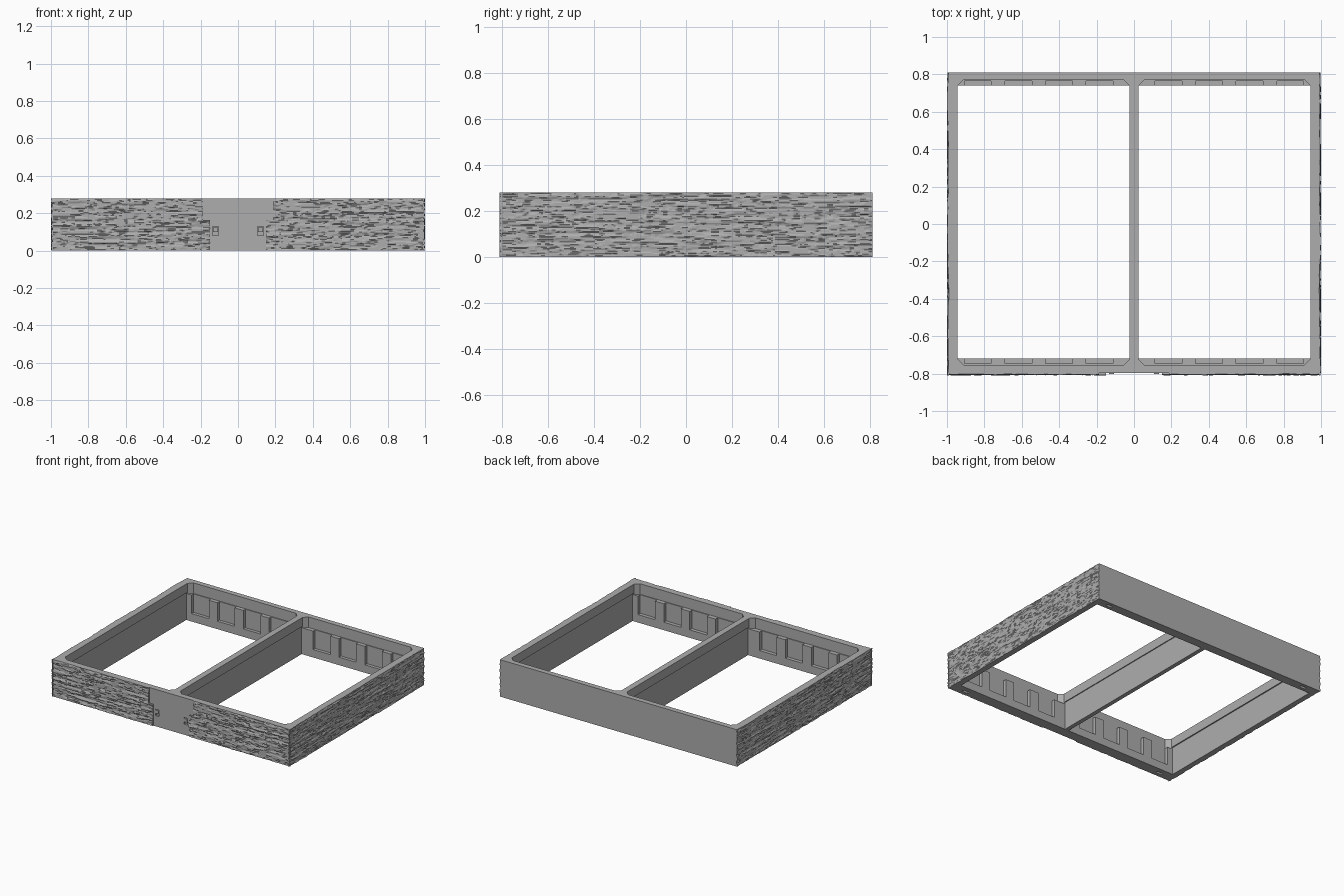
import bpy, bmesh
from mathutils import Vector, noise

if "Cube" in bpy.data.objects:
    bpy.data.objects.remove(bpy.data.objects["Cube"])

HEIGHT = 0.28
BODY_X, FRONT, BACK = 0.988, -0.797, 0.81
LEDGE = 0.2

grey = bpy.data.materials.new("plain_grey")
grey.use_nodes = True
COLOUR = (0.42, 0.42, 0.42, 1)
grey.diffuse_color = COLOUR
grey.node_tree.nodes["Principled BSDF"].inputs["Base Color"].default_value = COLOUR


def finish(name, bm):
    bmesh.ops.recalc_face_normals(bm, faces=bm.faces)
    mesh = bpy.data.meshes.new(name)
    bm.to_mesh(mesh)
    bm.free()
    mesh.materials.append(grey)
    obj = bpy.data.objects.new(name, mesh)
    bpy.context.collection.objects.link(obj)
    return obj


def prism(name, outline, z0, z1):
    bm = bmesh.new()
    face = bm.faces.new([bm.verts.new((x, y, z0)) for x, y in outline])
    top = bmesh.ops.extrude_face_region(bm, geom=[face])["geom"]
    verts = [g for g in top if isinstance(g, bmesh.types.BMVert)]
    bmesh.ops.translate(bm, verts=verts, vec=(0, 0, z1 - z0))
    return finish(name, bm)


def box(name, x0, x1, y0, y1, z0, z1):
    return prism(name, [(x0, y0), (x1, y0), (x1, y1), (x0, y1)], z0, z1)


def cut(target, cutter):
    mod = target.modifiers.new(cutter.name, "BOOLEAN")
    mod.operation = "DIFFERENCE"
    mod.solver = "EXACT"
    mod.object = cutter
    bpy.context.view_layer.objects.active = target
    bpy.ops.object.modifier_apply(modifier=mod.name)
    bpy.data.objects.remove(cutter)


# Frame body with two bays
frame = box("tray_frame", -BODY_X, BODY_X, FRONT, BACK, 0, HEIGHT)
for side in (-1, 1):
    # Lower bay, slightly undercut along the long walls
    x0, x1 = sorted((side * 0.016, side * 0.952))
    cut(frame, box("lower_bay", x0, x1, -0.72, 0.74, -0.1, LEDGE + 0.012))

    # Upper rim opening with clipped corners
    x0, x1 = sorted((side * 0.023, side * 0.943))
    y0, y1, c = -0.753, 0.77, 0.031
    rim = [(x0 + c, y0), (x1 - c, y0), (x1, y0 + c), (x1, y1 - c),
           (x1 - c, y1), (x0 + c, y1), (x0, y1 - c), (x0, y0 + c)]
    cut(frame, prism("rim_opening", rim, LEDGE, HEIGHT + 0.1))

    # Recessed pockets in the end walls, open to the ledge
    for i in range(4):
        mid = side * (0.51 + (i - 1.5) * 0.217)
        for name, ya, yb in (("front_pocket", -0.747, -0.6), ("back_pocket", 0.6, 0.764)):
            cut(frame, box(name, mid - 0.072, mid + 0.072, ya, yb, 0.06, LEDGE + 0.005))

    # Pin slots under the corners
    for y in (-0.765, 0.775):
        cut(frame, box("pin_slot", side * 0.87 - 0.025, side * 0.87 + 0.025,
                       y - 0.01, y + 0.01, -0.1, 0.02))

    # Clip slot beside the front connector
    cut(frame, box("clip_slot", side * 0.12 - 0.016, side * 0.12 + 0.016,
                   -0.9, FRONT + 0.015, 0.08, 0.13))
    box("clip_tooth", side * 0.12 - 0.014, side * 0.12 + 0.014,
        FRONT - 0.004, FRONT + 0.02, 0.1, 0.125)


# Rough layered cladding
def strata(u, z, seed):
    drift = 0.012 * noise.noise(Vector((u * 3, 0, seed)))
    h = z + drift
    coarse = noise.noise(Vector((u * 4, h * 55, seed)))
    fine = noise.noise(Vector((u * 20, h * 130, seed + 7)))
    level = 0.5 + 0.55 * coarse + 0.45 * fine
    step = round(max(0, min(1, level)) * 4) / 4
    return 0.002 + 0.01 * step


def cladding(name, u0, u1, place, seed, keep=lambda u, z: True):
    cols, rows = round((u1 - u0) / 0.009), 48
    bm = bmesh.new()
    bmesh.ops.create_grid(bm, x_segments=cols, y_segments=rows, size=0.5)
    for v in bm.verts:
        v.co = (u0 + (v.co.x + 0.5) * (u1 - u0), (v.co.y + 0.5) * HEIGHT, 0)
    spare = [f for f in bm.faces if not keep(*f.calc_center_median().xy)]
    bmesh.ops.delete(bm, geom=spare, context="FACES")
    outer = list(bm.verts)
    bmesh.ops.extrude_face_region(bm, geom=list(bm.faces), use_keep_orig=True)
    for v in outer:
        v.co.z = strata(v.co.x, v.co.y, seed)
    for v in bm.verts:
        v.co = place(*v.co)
    return finish(name, bm)


for side, label in ((1, "left"), (-1, "right")):
    cladding(label + "_side_cladding", -0.81, BACK,
             lambda u, z, d: (side * (BODY_X + d), u, z), 3 + side)
    cladding(label + "_front_cladding", 0.15, 0.998,
             lambda u, z, d: (side * u, FRONT - d, z), 13 + side,
             lambda u, z: z < 0.165 or u > 0.183)
